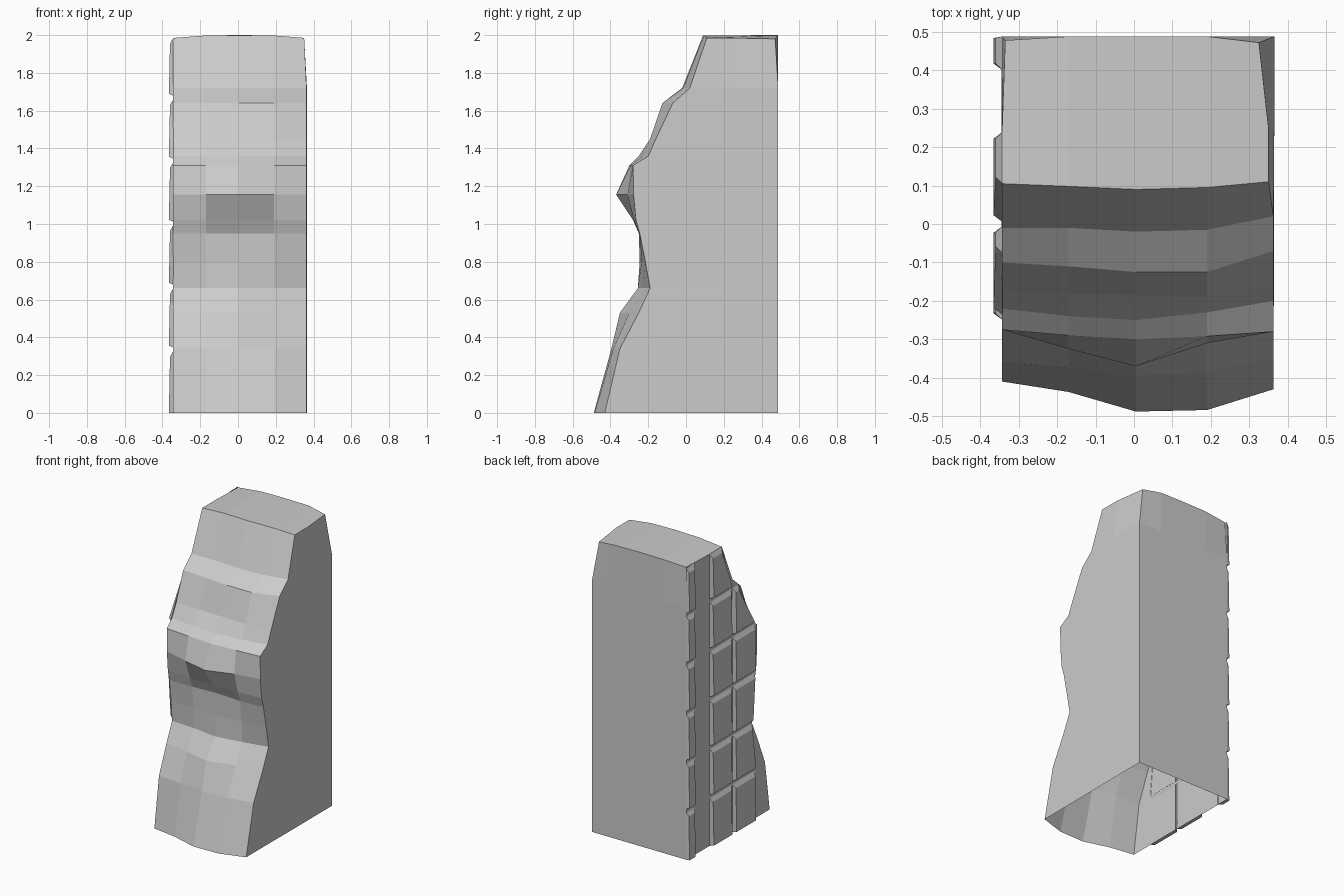
import bpy, bmesh

if "Cube" in bpy.data.objects:
    bpy.data.objects.remove(bpy.data.objects["Cube"])

XS = [-0.343, -0.17, 0.005, 0.19, 0.363]
# front cliff profile: height, then depth at each of the five columns
ROWS = [
    (0.00, -.410, -.437, -.488, -.484, -.430),
    (0.34, -.360, -.375, -.395, -.385, -.350),
    (0.53, -.280, -.305, -.350, -.300, -.250),
    (0.66, -.220, -.230, -.255, -.225, -.190),
    (0.80, -.230, -.235, -.245, -.235, -.215),
    (0.95, -.250, -.250, -.240, -.250, -.245),
    (1.02, -.265, -.275, -.280, -.275, -.265),
    (1.155, -.275, -.325, -.370, -.310, -.278),
    (1.31, -.275, -.290, -.300, -.292, -.280),
    (1.36, -.220, -.240, -.250, -.230, -.200),
    (1.45, -.175, -.180, -.185, -.190, -.160),
    (1.64, -.100, -.110, -.125, -.125, -.070),
    (1.72, -.010, -.010, -.020, -.015, .020),
    (1.985, .105, .098, .090, .095, .110),
]
BACK = 0.488


def make_object(name, bm):
    bmesh.ops.recalc_face_normals(bm, faces=bm.faces)
    me = bpy.data.meshes.new(name)
    bm.to_mesh(me)
    bm.free()
    ob = bpy.data.objects.new(name, me)
    bpy.context.collection.objects.link(ob)
    return ob


def left_front(z):
    """Depth of the cliff's left edge at height z."""
    for a, b in zip(ROWS, ROWS[1:]):
        if z <= b[0]:
            return a[1] + (b[1] - a[1]) * (z - a[0]) / (b[0] - a[0])
    return ROWS[-1][1]


# cliff body: stacked rings, open underneath
bm = bmesh.new()
rings = []
for i, (z, *ys) in enumerate(ROWS):
    top = i == len(ROWS) - 1
    pts = []
    for j, (x, y) in enumerate(zip(XS, ys)):
        if top:
            x *= 0.965 if j == 4 else 1
            z = 1.985 if j in (0, 4) else 1.998
        pts.append((x, y, z))
    if top:
        pts += [(.350, .25, 1.985), (.325, .472, 1.98), (.19, BACK, 1.998),
                (.005, BACK, 2), (-.17, BACK, 1.998), (-.335, .478, 1.985),
                (-.343, .25, 1.985)]
    else:
        pts += [(.365, .25, z), (.365, BACK, z), (.19, BACK, z), (.005, BACK, z),
                (-.17, BACK, z), (-.345, BACK, z), (-.345, .25, z)]
    rings.append([bm.verts.new(p) for p in pts])
n = len(rings[0])
for a, b in zip(rings, rings[1:]):
    for k in range(n):
        m = (k + 1) % n
        bm.faces.new((a[k], a[m], b[m], b[k]))

# slightly crowned top
t = rings[-1]
for k in range(1, 4):
    bm.faces.new((t[k], t[k + 1], t[10 - k - 1], t[10 - k])) if k < 3 else None
bm.faces.new((t[0], t[1], t[9], t[10], t[11]))
bm.faces.new((t[3], t[4], t[5], t[6], t[7]))
make_object("cliff_body", bm)

# raised bevelled stones on the left wall, trimmed by the cliff profile
bm = bmesh.new()
for y_back, y_front in ((BACK, 0.40), (0.24, 0.005), (-0.005, -0.25)):
    for r in range(6):
        z0, z1 = r / 3 + (0.012 if r else 0), (r + 1) / 3 - 0.006
        z1 = min(z1, 1.985)
        f0, f1 = (max(y_front, left_front(z)) for z in (z0, z1))
        if y_back - f1 < 0.05:
            continue
        c = 0.018
        cb = 0.004 if y_back == BACK else c
        lo = c * 0.6 if r else 0
        base = [(y_back, z0), (f0, z0), (f1, z1), (y_back, z1)]
        face = [(y_back - cb, z0 + lo), (f0 + c, z0 + lo),
                (f1 + c, z1 - 0.03), (y_back - cb, z1 - 0.03)]
        A = [bm.verts.new((-0.342, y, z)) for y, z in base]
        B = [bm.verts.new((-0.366 if i < 2 else -0.360, y, z))
             for i, (y, z) in enumerate(face)]
        bm.faces.new(B)
        for k in range(4):
            m = (k + 1) % 4
            bm.faces.new((A[k], A[m], B[m], B[k]))
ob = make_object("wall_stones", bm)
# make every stone face outward
if ob.data.polygons[0].normal.x > 0:
    ob.data.flip_normals()
